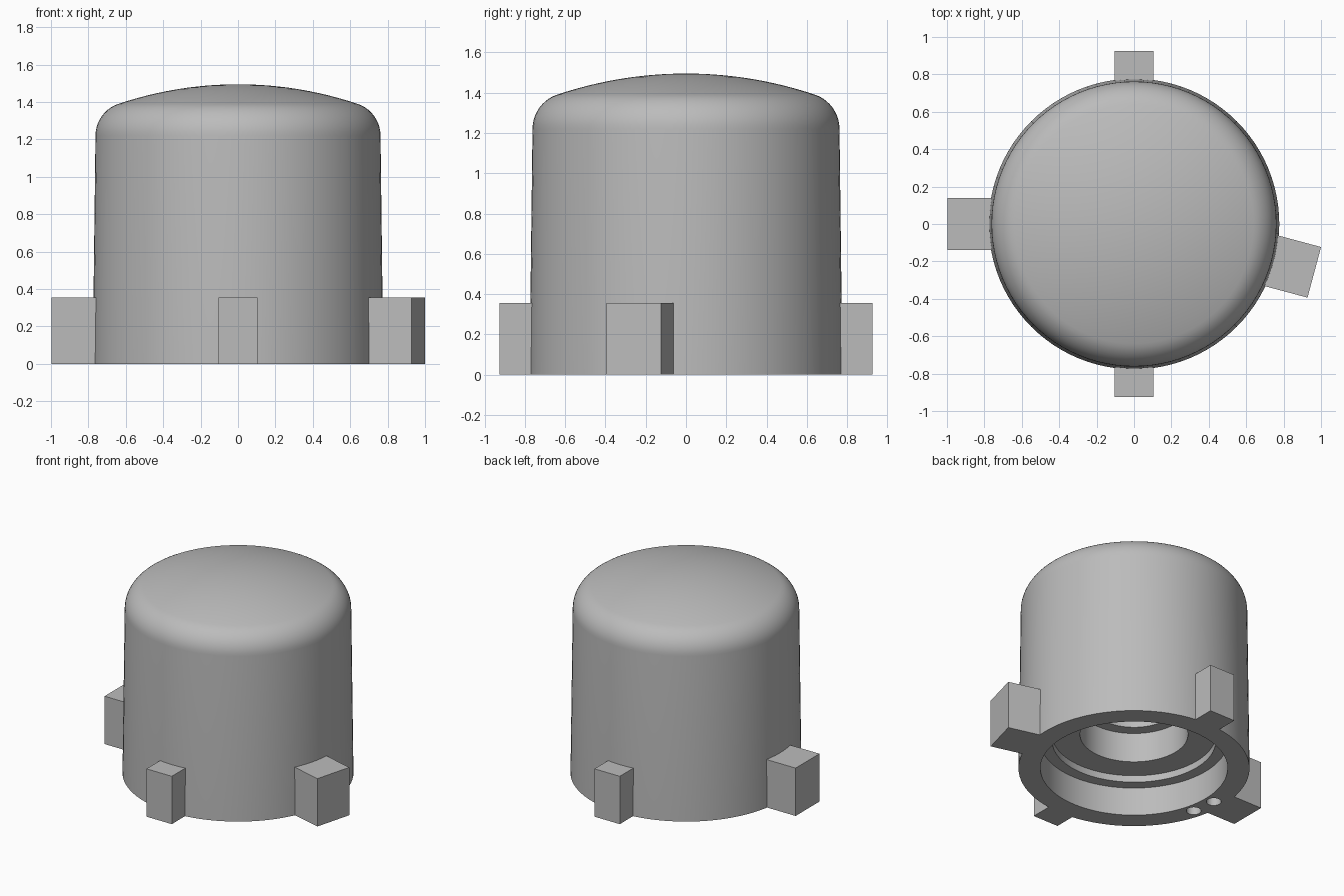
import bpy, bmesh, math
from mathutils import Matrix, Vector

cube = bpy.data.objects.get("Cube")
if cube:
    bpy.data.objects.remove(cube, do_unlink=True)

grey = bpy.data.materials.new("plain grey")
grey.use_nodes = True
colour = (0.5, 0.5, 0.5, 1)
grey.diffuse_color = colour
grey.node_tree.nodes["Principled BSDF"].inputs["Base Color"].default_value = colour


def make_object(name, bm):
    bmesh.ops.recalc_face_normals(bm, faces=bm.faces)
    mesh = bpy.data.meshes.new(name)
    bm.to_mesh(mesh)
    bm.free()
    mesh.materials.append(grey)
    obj = bpy.data.objects.new(name, mesh)
    bpy.context.collection.objects.link(obj)
    return obj


def revolve(name, profile, steps=96):
    bm = bmesh.new()
    verts = [bm.verts.new((r, 0, z)) for r, z in profile]
    edges = [bm.edges.new(pair) for pair in zip(verts, verts[1:])]
    bmesh.ops.spin(bm, geom=verts + edges, axis=(0, 0, 1), cent=(0, 0, 0),
                   angle=math.tau, steps=steps)
    bmesh.ops.remove_doubles(bm, verts=bm.verts, dist=0.0005)
    return make_object(name, bm)


# Cap profile: stepped bore, flat rim, drafted wall, rounded shoulder, shallow dome
bottom_r, top_r, shoulder_z, peak_z = 0.777, 0.762, 1.22, 1.495
dome_r, fillet = 2.0, 0.18
bore = [(0, 0.9), (0.28, 0.9), (0.28, 0.48), (0.363, 0.48), (0.363, 0.26),
        (0.55, 0.26), (0.55, 0.21), (0.63, 0.21), (0.63, 0)]
fillet_x = top_r - fillet
tangent = math.acos(fillet_x / (dome_r - fillet))
shoulder = [(fillet_x + fillet * math.cos(tangent * i / 10),
             shoulder_z + fillet * math.sin(tangent * i / 10)) for i in range(10)]
dome = []
for i in range(13):
    a = tangent + (math.pi / 2 - tangent) * i / 12
    dome.append((dome_r * math.cos(a), peak_z - dome_r + dome_r * math.sin(a)))
dome[-1] = (0, peak_z)
body = revolve("cap_body", bore + [(bottom_r, 0)] + shoulder + dome)

# Two blind holes in the rim
bm = bmesh.new()
for degrees in (180, 195):
    a = math.radians(degrees)
    place = Matrix.Translation(Vector((0.7 * math.cos(a), 0.7 * math.sin(a), 0.05)))
    bmesh.ops.create_cone(bm, cap_ends=True, segments=32, radius1=0.05,
                          radius2=0.05, depth=0.3, matrix=place)
cutter = make_object("rim_hole_cutter", bm)
cut = body.modifiers.new("rim_holes", 'BOOLEAN')
cut.object = cutter
cut.operation = 'DIFFERENCE'
cut.solver = 'EXACT'
bpy.ops.object.select_all(action='DESELECT')
body.select_set(True)
bpy.context.view_layer.objects.active = body
bpy.ops.object.modifier_apply(modifier=cut.name)
bpy.data.objects.remove(cutter, do_unlink=True)
bpy.ops.object.shade_smooth_by_angle(angle=math.radians(30))


# Locking lugs around the base
def lug(name, degrees, tip, width, root, height=0.355):
    bm = bmesh.new()
    turn = Matrix.Rotation(math.radians(degrees), 4, 'Z')
    centre = Matrix.Translation(((tip + root) / 2, 0, height / 2))
    size = Matrix.Diagonal((tip - root, width, height, 1))
    bmesh.ops.create_cube(bm, size=1, matrix=turn @ centre @ size)
    return make_object(name, bm)


lug("front_lug", -90, 0.925, 0.208, 0.762)
lug("back_lug", 90, 0.925, 0.208, 0.762)
lug("right_lug", 180, 0.998, 0.28, 0.756)
lug("left_lug", -15, 0.998, 0.28, 0.756)
